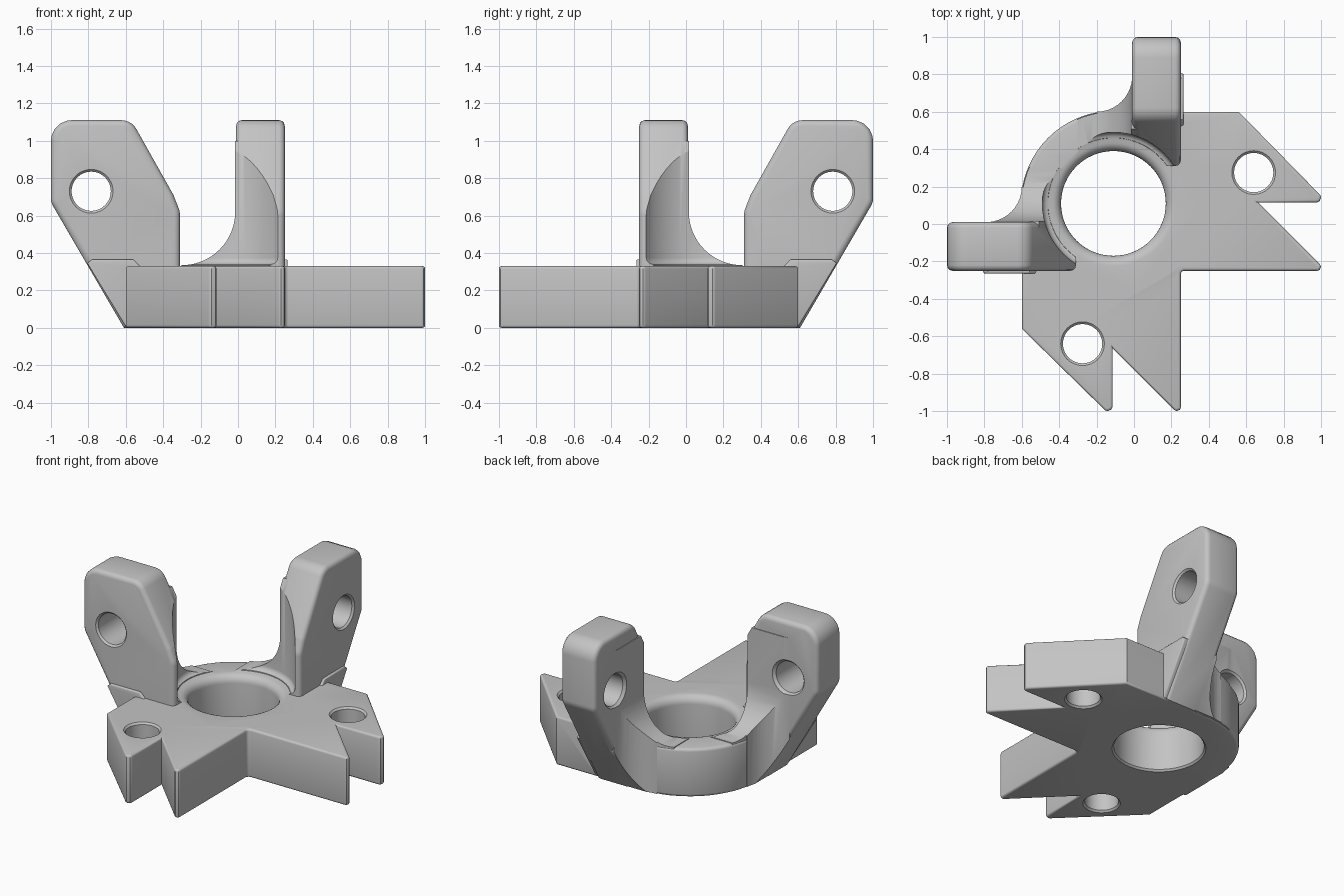
import bpy, bmesh, math
from mathutils import Matrix, Vector

cube = bpy.data.objects.get("Cube")
if cube:
    bpy.data.objects.remove(cube, do_unlink=True)

metal = bpy.data.materials.new("plain grey metal")
metal.use_nodes = True
GREY = (0.55, 0.55, 0.55, 1)
metal.diffuse_color = GREY
metal.node_tree.nodes["Principled BSDF"].inputs["Base Color"].default_value = GREY

CX, CY = -0.11, 0.11          # bore centre
TOP = 0.33                    # plate height
SWAP = Matrix(((0, -1, 0, 0), (-1, 0, 0, 0), (0, 0, 1, 0), (0, 0, 0, 1)))


def arc(cx, cy, r, a0, a1, n):
    angles = [math.radians(a0 + (a1 - a0) * i / n) for i in range(n + 1)]
    return [(cx + r * math.cos(a), cy + r * math.sin(a)) for a in angles]


def rounded(points, n=5):
    """Round polygon corners given as (x, y, radius)."""
    out = []
    for i, (x, y, r) in enumerate(points):
        p = Vector((x, y))
        if r == 0:
            out.append((x, y))
            continue
        a = (Vector(points[i - 1][:2]) - p).normalized()
        b = (Vector(points[(i + 1) % len(points)][:2]) - p).normalized()
        half = a.angle(b) / 2
        c = p + (a + b).normalized() * r / math.sin(half)
        start = p + a * r / math.tan(half) - c
        end = p + b * r / math.tan(half) - c
        for k in range(n + 1):
            spoke = start.lerp(end, k / n).normalized() * r
            out.append(tuple(c + spoke))
    return out


def finish(name, bm):
    bmesh.ops.recalc_face_normals(bm, faces=bm.faces[:])
    me = bpy.data.meshes.new(name)
    bm.to_mesh(me)
    bm.free()
    me.materials.append(metal)
    ob = bpy.data.objects.new(name, me)
    bpy.context.collection.objects.link(ob)
    return ob


def prism(name, outline, axis, lo, hi, bevel=0.0):
    """Extrude a 2D outline along an axis, optionally rounding the cap edges."""
    place = {"x": lambda u, v, h: (h, u, v),
             "y": lambda u, v, h: (u, h, v),
             "z": lambda u, v, h: (u, v, h)}[axis]
    bm = bmesh.new()
    low = [bm.verts.new(place(u, v, lo)) for u, v in outline]
    high = [bm.verts.new(place(u, v, hi)) for u, v in outline]
    caps = [bm.faces.new(low), bm.faces.new(high)]
    for i in range(len(low)):
        bm.faces.new((low[i - 1], low[i], high[i], high[i - 1]))
    bmesh.ops.recalc_face_normals(bm, faces=bm.faces[:])
    if bevel:
        bmesh.ops.bevel(bm, geom=[e for f in caps for e in f.edges], offset=bevel,
                        segments=3, profile=0.5, affect="EDGES", clamp_overlap=True)
    return finish(name, bm)


def lathe(name, profile, cx, cy, steps):
    """Closed solid of revolution around a vertical axis, from (radius, z) points."""
    bm = bmesh.new()
    rings = [[bm.verts.new((x, y, z)) for x, y in arc(cx, cy, r, 0, 360, steps)[:-1]]
             for r, z in profile]
    for a, b in zip(rings, rings[1:]):
        for i in range(steps):
            bm.faces.new((a[i - 1], a[i], b[i], b[i - 1]))
    bm.faces.new(rings[0])
    bm.faces.new(rings[-1])
    return finish(name, bm)


def combine(target, other, operation):
    mod = target.modifiers.new("combine", "BOOLEAN")
    mod.object, mod.operation, mod.solver = other, operation, "EXACT"
    bpy.context.view_layer.objects.active = target
    bpy.ops.object.modifier_apply(modifier=mod.name)
    bpy.data.objects.remove(other, do_unlink=True)


def mirrored(ob):
    """Copy across the bracket's diagonal symmetry plane."""
    twin = ob.copy()
    twin.data = ob.data.copy()
    twin.data.transform(SWAP)
    twin.data.flip_normals()
    bpy.context.collection.objects.link(twin)
    return twin


def pin_cutter(thickness, r=0.105, rim=0.012):
    """Vertical hole cutter at the origin, flared at both mouths."""
    wide = r + 2 * rim
    return lathe("hole_cutter", [(wide, -rim), (r, rim), (r, thickness - rim),
                                 (wide, thickness + rim)], 0, 0, 32)


# Base plate with forked corners, symmetric across the diagonal
fork = [(1.028, -0.25, 0.02), (0.663, 0.115, 0), (1.035, 0.115, 0.025),
        (0.56, 0.6, 0), (-0.11, 0.6, 0)]
plate = [(0.25, -0.25, 0.02)] + fork + [(-y, -x, r) for x, y, r in reversed(fork)]
bracket = prism("bracket", rounded(plate), "z", 0, TOP, 0.014)

# Round collar around the bore
combine(bracket, prism("collar", arc(CX, CY, 0.495, 0, 360, 72)[:-1], "z", 0, TOP, 0.02), "UNION")

# Upright arm
silhouette = [(-1, 1.11, 0.11), (-0.57, 1.11, 0.09), (-0.345, 0.71, 0.1), (-0.31, 0.62, 0.1),
              (-0.31, 0, 0), (-0.61, 0, 0), (-1, 0.67, 0.08)]
arm = prism("arm", rounded(silhouette), "y", -0.25, 0.01, 0.03)

# Curved web blending the arm into the collar
web_plan = ([(-0.3, -0.1), (-0.3, 0.3)] + arc(CX, CY, 0.49, 157, 170, 4)
            + arc(-0.79, 0.2, 0.19, 0, -90, 10) + [(-0.79, -0.1)])
web = prism("web", web_plan, "z", 0.004, 1)
combine(web, prism("web_side", rounded(silhouette), "y", -0.5, 0.5), "INTERSECT")
saddle = arc(0.3, 0.62, 0.285, 180, 270, 16) + [(1, 0.335), (1, 2), (0.015, 2)]
combine(web, prism("saddle_cutter", saddle, "x", -2, 1), "DIFFERENCE")

# Slim foot ledge under the arm
ledge = prism("foot_ledge", [(-0.806, 0.345), (-0.78, 0.365), (-0.56, 0.365), (-0.52, 0.325),
                             (-0.52, 0.01), (-0.603, 0.01)], "y", -0.265, -0.1, 0.008)

for part in (arm, web, ledge):
    twin = mirrored(part)
    combine(bracket, part, "UNION")
    combine(bracket, twin, "UNION")

# Main bore: rounded lip, then a clearance cylinder that scoops the arms
bore = ([(0.3, -0.01), (0.28, 0.012)] + arc(0.335, 0.275, 0.055, 180, 90, 6)
        + [(0.35, 0.334)] + arc(0.345, 0.374, 0.035, -80, 0, 5) + [(0.38, 1.5)])
combine(bracket, lathe("bore_cutter", bore, CX, CY, 64), "DIFFERENCE")

# Pin holes in the arms and bolt holes in the plate
pin = pin_cutter(0.26)
pin.data.transform(Matrix.Translation((-0.785, -0.25, 0.73)) @ Matrix.Rotation(-math.pi / 2, 4, "X"))
bolt = pin_cutter(TOP)
bolt.data.transform(Matrix.Translation((-0.275, -0.64, 0)))
for cutter in (pin, bolt):
    twin = mirrored(cutter)
    combine(bracket, cutter, "DIFFERENCE")
    combine(bracket, twin, "DIFFERENCE")

bpy.ops.object.select_all(action="DESELECT")
bracket.select_set(True)
bpy.context.view_layer.objects.active = bracket
bpy.ops.object.shade_smooth_by_angle(angle=math.radians(32))
